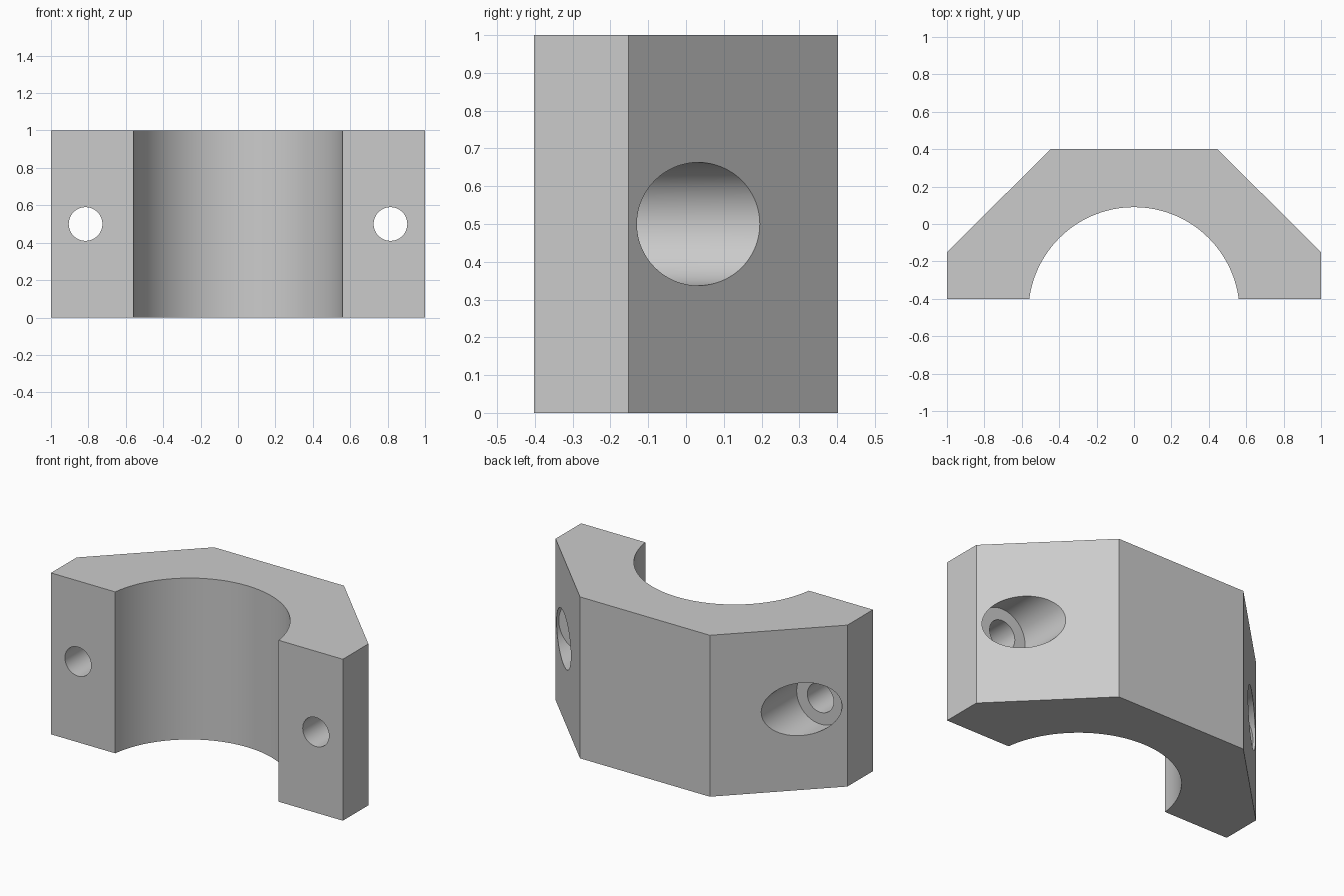
import bpy, bmesh, math
from math import sin, cos

if "Cube" in bpy.data.objects:
    bpy.data.objects.remove(bpy.data.objects["Cube"], do_unlink=True)

# Main dimensions
HEIGHT = 1.0
FRONT, BACK = -0.402, 0.402
SHOULDER_Y = -0.152       # where the chamfers start
BACK_HALF = 0.445         # half width of the flat back
BORE_HALF, BORE_TOP = 0.56, 0.09
HOLE_X, HOLE_R, POCKET_R = 0.815, 0.09, 0.163

grey = bpy.data.materials.new("light grey")
grey.use_nodes = True
grey.diffuse_color = (0.6, 0.6, 0.6, 1)
grey.node_tree.nodes["Principled BSDF"].inputs["Base Color"].default_value = (0.6, 0.6, 0.6, 1)


def extruded(name, outline, height):
    """Solid prism from a flat outline."""
    bm = bmesh.new()
    face = bm.faces.new([bm.verts.new((x, y, 0)) for x, y in outline])
    top = bmesh.ops.extrude_face_region(bm, geom=[face])["geom"]
    verts = [v for v in top if isinstance(v, bmesh.types.BMVert)]
    bmesh.ops.translate(bm, verts=verts, vec=(0, 0, height))
    bmesh.ops.recalc_face_normals(bm, faces=bm.faces)
    mesh = bpy.data.meshes.new(name)
    bm.to_mesh(mesh)
    bm.free()
    obj = bpy.data.objects.new(name, mesh)
    bpy.context.collection.objects.link(obj)
    mesh.materials.append(grey)
    return obj


def drill(target, x, radius, y0, y1):
    """Cut a round hole along y."""
    bpy.ops.mesh.primitive_cylinder_add(
        vertices=64, radius=radius, depth=y1 - y0,
        location=(x, (y0 + y1) / 2, HEIGHT / 2), rotation=(math.pi / 2, 0, 0))
    cutter = bpy.context.object
    cutter.hide_render = True
    cutter.data.materials.append(grey)
    bpy.context.view_layer.objects.active = target
    mod = target.modifiers.new("hole", "BOOLEAN")
    mod.operation = "DIFFERENCE"
    mod.solver = "EXACT"
    mod.object = cutter
    bpy.ops.object.modifier_apply(modifier=mod.name)
    bpy.data.objects.remove(cutter, do_unlink=True)


# Clamp outline: chamfered block with a round saddle in the front
rise = BORE_TOP - FRONT
radius = (BORE_HALF ** 2 + rise ** 2) / (2 * rise)
centre_y = BORE_TOP - radius
sweep = math.asin(BORE_HALF / radius)
steps = 56
arc = []
for i in range(steps + 1):
    a = -sweep + 2 * sweep * i / steps
    arc.append((radius * sin(a), centre_y + radius * cos(a)))
outer = [(1, FRONT), (1, SHOULDER_Y), (BACK_HALF, BACK),
         (-BACK_HALF, BACK), (-1, SHOULDER_Y), (-1, FRONT)]
clamp = extruded("clamp_half", arc + outer, HEIGHT)

# Bolt holes with counterbored pockets in the chamfers
for side in (-1, 1):
    drill(clamp, side * HOLE_X, POCKET_R, SHOULDER_Y, 1)
    drill(clamp, side * HOLE_X, HOLE_R, -1, 1)

bpy.ops.object.select_all(action="DESELECT")
clamp.select_set(True)
bpy.context.view_layer.objects.active = clamp
bpy.ops.object.shade_smooth_by_angle(angle=math.radians(25))
